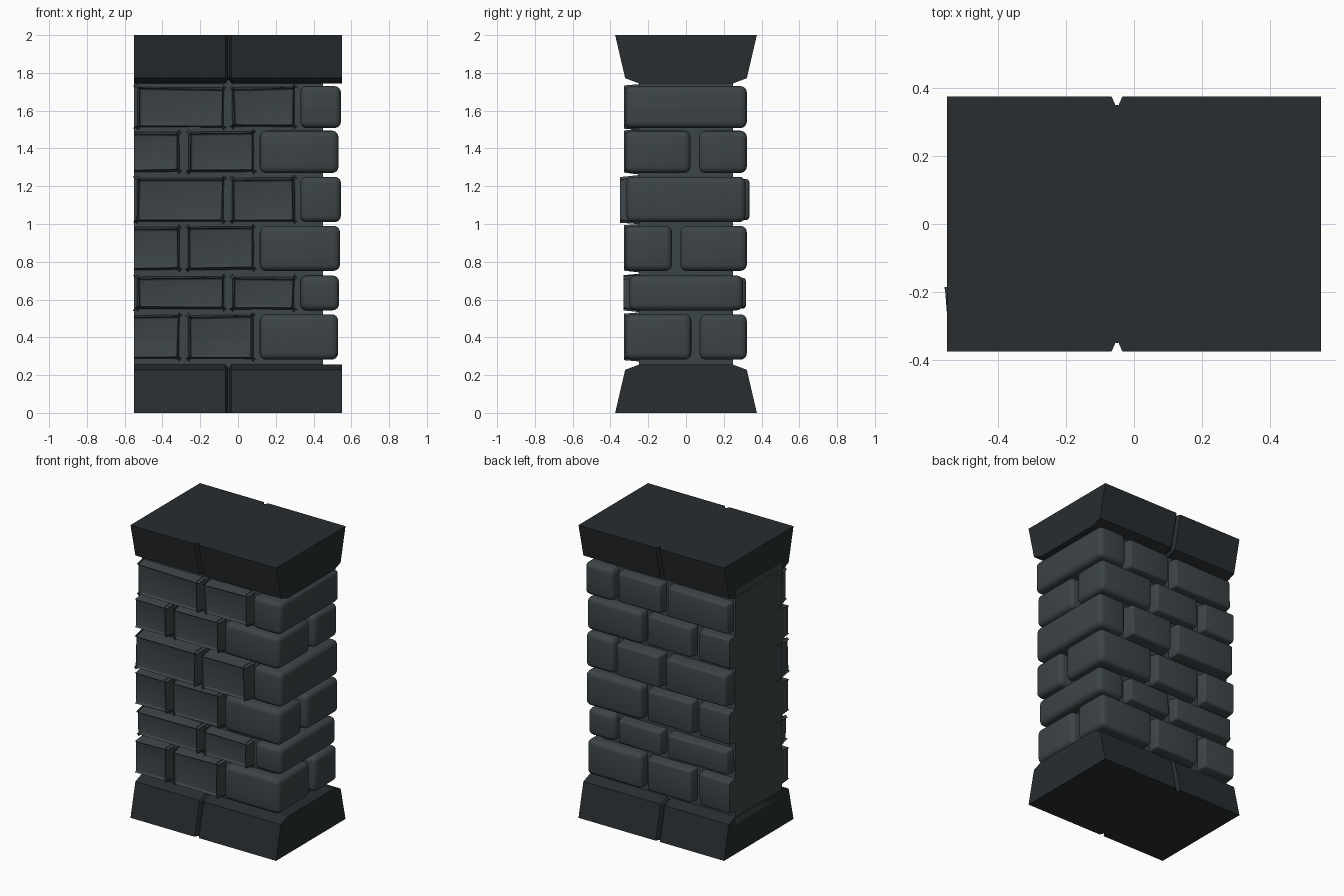
import bpy, bmesh, random
from mathutils import Vector

if "Cube" in bpy.data.objects:
    bpy.data.objects.remove(bpy.data.objects["Cube"])

random.seed(4)
END = -0.55  # flat end where the wall would continue


def material(name, rgb):
    m = bpy.data.materials.new(name)
    m.diffuse_color = (*rgb, 1)
    m.use_nodes = True
    m.node_tree.nodes["Principled BSDF"].inputs["Base Color"].default_value = m.diffuse_color
    return m


BRICK = material("brick_slate", (0.046, 0.058, 0.063))
TRIM = material("trim_stone", (0.021, 0.026, 0.029))


def finish(bm, name, mat, smooth=None):
    bmesh.ops.recalc_face_normals(bm, faces=bm.faces)
    me = bpy.data.meshes.new(name)
    bm.to_mesh(me)
    bm.free()
    me.materials.append(mat)
    ob = bpy.data.objects.new(name, me)
    bpy.context.collection.objects.link(ob)
    if smooth:
        bpy.ops.object.select_all(action='DESELECT')
        ob.select_set(True)
        bpy.context.view_layer.objects.active = ob
        bpy.ops.object.shade_smooth_by_angle(angle=smooth)
    return ob


def box(lo, hi):
    bm = bmesh.new()
    bmesh.ops.create_cube(bm, size=1)
    lo, hi = Vector(lo), Vector(hi)
    for v in bm.verts:
        v.co = Vector([a + (c + 0.5) * (b - a) for a, b, c in zip(lo, hi, v.co)])
    return bm


def trim(name, flip):
    """Sloped course swept along x, pinched at x = -0.05 into a V joint."""
    plain = [(0.375, 0), (0.322, 0.228), (0.25, 0.255)]
    joint = [(0.35, 0), (0.297, 0.222), (0.25, 0.237)]
    bm = bmesh.new()
    rings = []
    for x, half in ((END, plain), (-0.066, plain), (-0.055, joint),
                    (-0.045, joint), (-0.034, plain), (0.55, plain)):
        pts = half + [(-y, z) for y, z in reversed(half)]
        rings.append([bm.verts.new((x, y, 2 - z if flip else z)) for y, z in pts])
    for a, b in zip(rings, rings[1:]):
        for i in range(6):
            j = (i + 1) % 6
            bm.faces.new((a[i], a[j], b[j], b[i]))
    bm.faces.new(rings[0])
    bm.faces.new(rings[-1])
    finish(bm, name, TRIM)


def corner_brick(name, lo, hi):
    bm = box(lo, hi)
    bmesh.ops.bevel(bm, geom=bm.edges[:], offset=0.034, segments=4,
                    profile=0.5, affect='EDGES')
    finish(bm, name, BRICK, 0.7)


def face_brick(name, x0, x1, z0, z1, out, side):
    """Wall brick with tapered, softened rim; cut flat at the wall end."""
    bm = box((x0, 0.2, z0), (x1, out, z1))
    cx, cz = (x0 + x1) / 2, (z0 + z1) / 2
    for v in bm.verts:
        if v.co.y > 0.25:
            v.co.x += 0.014 if v.co.x < cx else -0.014
            v.co.z += 0.014 if v.co.z < cz else -0.014
            v.co.x += random.uniform(-0.004, 0.004)
            v.co.z += random.uniform(-0.005, 0.005)
        v.co.y *= side
    bmesh.ops.bevel(bm, geom=bm.edges[:], offset=0.014, segments=3,
                    profile=0.5, affect='EDGES')
    if x0 < END:
        bmesh.ops.bisect_plane(bm, geom=bm.verts[:] + bm.edges[:] + bm.faces[:],
                               plane_co=(END, 0, 0), plane_no=(-1, 0, 0), clear_outer=True)
        bmesh.ops.holes_fill(bm, edges=[e for e in bm.edges if e.is_boundary])
    finish(bm, name, BRICK, 0.6)


# Base and cap courses
trim("base_course", False)
trim("cap_course", True)

# Mortar core behind the bricks
finish(box((END, -0.25, 0.2), (0.45, 0.25, 1.8)), "mortar_core", BRICK)

# Brick rows: z bottom, z top, right end x, corner depth, face depth, corner joint in y
rows = [(0.282, 0.522, 0.53, 0.322, 0.315, 0.05),
        (0.543, 0.727, 0.535, 0.302, 0.317, None),
        (0.752, 0.99, 0.54, 0.322, 0.315, -0.052),
        (1.01, 1.25, 0.545, 0.315, 0.335, None),
        (1.27, 1.494, 0.532, 0.322, 0.315, 0.046),
        (1.508, 1.73, 0.545, 0.322, 0.315, None)]
for r, (z0, z1, xe, yc, yf, joint) in enumerate(rows, 1):
    if joint is None:
        spans = [(-0.541, -0.07), (-0.036, 0.305)]
        corner_brick(f"row{r}_end_brick", (0.33, -yc, z0), (xe, yc, z1))
    else:
        spans = [(-0.7, -0.304), (-0.27, 0.088)]
        corner_brick(f"row{r}_front_corner_brick", (0.115, -yc, z0), (xe, joint - 0.022, z1))
        corner_brick(f"row{r}_back_corner_brick", (0.115, joint + 0.022, z0), (xe, yc, z1))
    for side, label in ((-1, "front"), (1, "back")):
        for i, (x0, x1) in enumerate(spans, 1):
            face_brick(f"row{r}_{label}_brick_{i}", x0, x1, z0, z1, yf, side)
